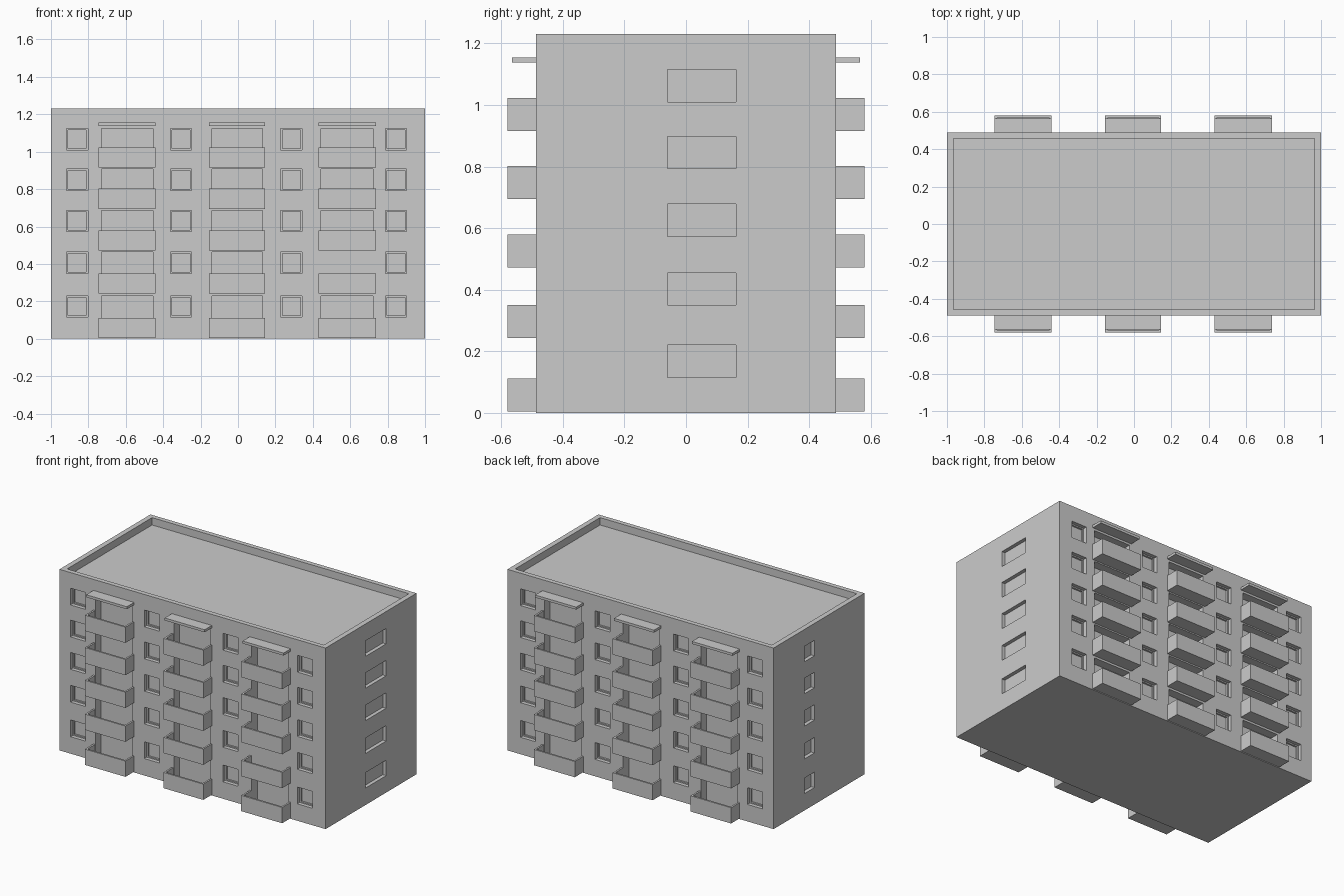
import bpy, bmesh

if "Cube" in bpy.data.objects:
    bpy.data.objects.remove(bpy.data.objects["Cube"])

X, Y, TOP = 1.0, 0.488, 1.23
FLOORS = [0.005, 0.243, 0.473, 0.695, 0.915]      # balcony undersides
SILLS = [0.115, 0.35, 0.573, 0.793, 1.01]         # window sills
BAYS = [(-0.745, -0.44), (-0.155, 0.145), (0.43, 0.738)]
WINDOWS = [-0.86, -0.305, 0.285, 0.845]


def box(bm, x0, x1, y0, y1, z0, z1):
    vs = bmesh.ops.create_cube(bm, size=1)["verts"]
    for v in vs:
        v.co = ((x0 + x1) / 2 + v.co.x * (x1 - x0),
                (y0 + y1) / 2 + v.co.y * (y1 - y0),
                (z0 + z1) / 2 + v.co.z * (z1 - z0))


def make(name, boxes):
    bm = bmesh.new()
    for b in boxes:
        box(bm, *b)
    me = bpy.data.meshes.new(name)
    bm.to_mesh(me)
    bm.free()
    ob = bpy.data.objects.new(name, me)
    bpy.context.collection.objects.link(ob)
    return ob


def facing(side, x0, x1, y0, y1, z0, z1):
    """Box given for the back (+y) facade, flipped for the front."""
    return (x0, x1, y0, y1, z0, z1) if side > 0 else (x0, x1, -y1, -y0, z0, z1)


# main block, with the roof well, windows and balcony doors cut out of it
body = make("building_block", [(-X, X, -Y, Y, 0, TOP)])
outer = [(-X + .035, X - .035, -Y + .032, Y - .032, TOP - .05, TOP + .1)]
inner = []
for side in (-1, 1):
    for i, z in enumerate(SILLS):
        for x in WINDOWS:
            outer.append(facing(side, x - .057, x + .057, Y - .025, Y + .1, z, z + .114))
            inner.append(facing(side, x - .048, x + .048, Y - .037, Y + .1, z + .008, z + .106))
        for j, (a, b) in enumerate(BAYS):
            if side < 0 and i == 1 and j == 2:
                continue                            # this bay has a blank wall
            outer.append(facing(side, a + .015, b - .015, Y - .06, Y + .1,
                                FLOORS[i] + .015, z + .114))
for z in SILLS:                                     # end wall windows
    outer.append((X - .025, X + .1, -.06, .162, z, z + .105))
    outer.append((-X - .1, -X + .025, .05, .155, z, z + .105))

for name, boxes in (("opening_cutter", outer), ("window_pane_cutter", inner)):
    cutter = make(name, boxes)
    cutter.hide_render = True
    cutter.hide_viewport = True
    mod = body.modifiers.new(name, "BOOLEAN")
    mod.object = cutter
    mod.operation = "DIFFERENCE"
    mod.solver = "EXACT"

# balconies: floor slab, front panel and two side panels each
T, OUT = .012, .58
for side, label in ((-1, "front"), (1, "back")):
    slabs, canopies = [], []
    for a, b in BAYS:
        for z in FLOORS:
            h = z + .107
            slabs += [facing(side, a, b, Y - .005, OUT, z, z + .015),
                      facing(side, a, b, OUT - T, OUT, z + .015, h),
                      facing(side, a, a + T, Y - .005, OUT - T, z + .015, h),
                      facing(side, b - T, b, Y - .005, OUT - T, z + .015, h)]
        canopies.append(facing(side, a, b, Y - .005, .565, 1.138, 1.155))
    make(label + "_balconies", slabs)
    make(label + "_canopies", canopies)
